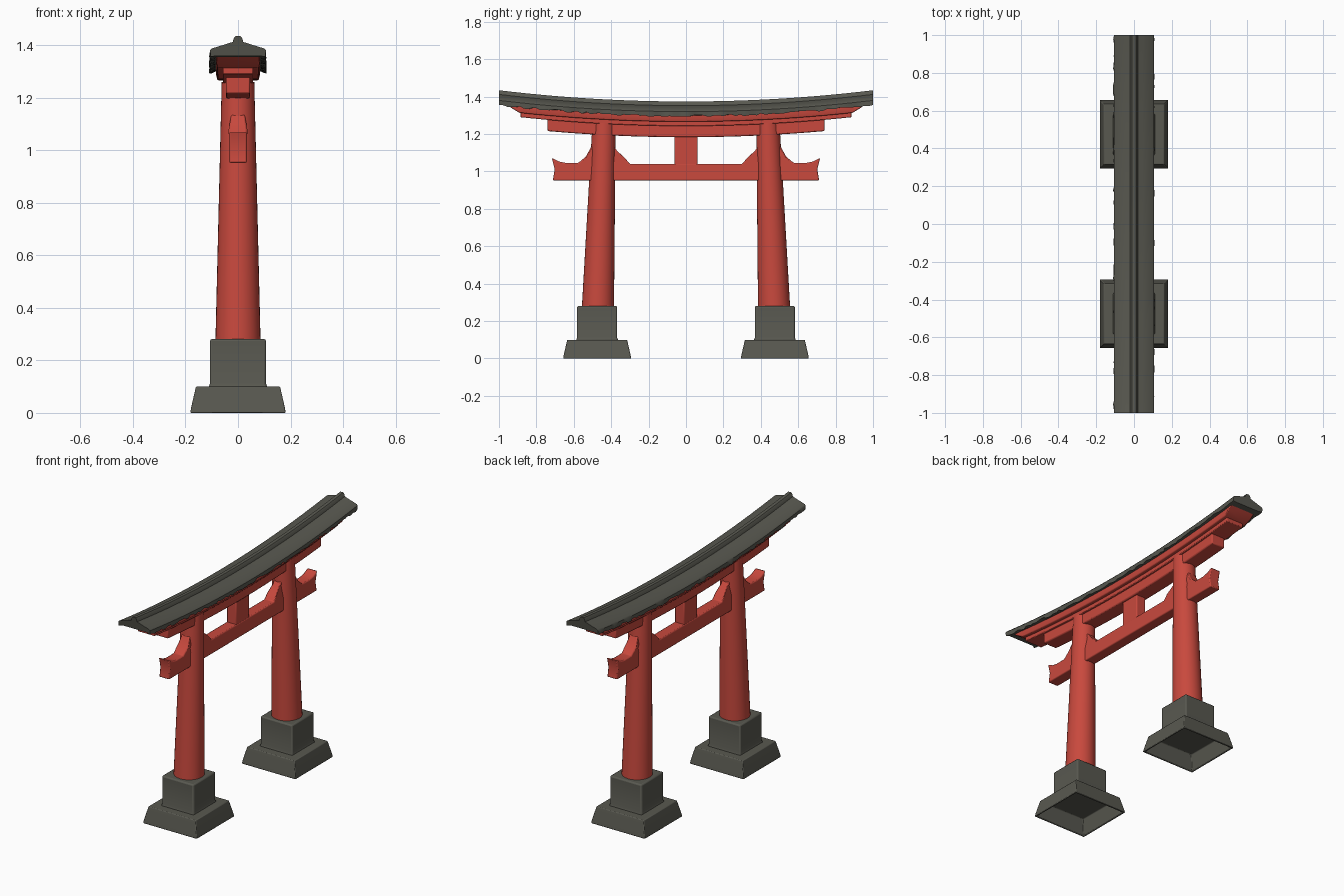
import bpy, bmesh, math, random

if "Cube" in bpy.data.objects:
    bpy.data.objects.remove(bpy.data.objects["Cube"])
random.seed(3)


def material(name, rgb):
    m = bpy.data.materials.new(name)
    m.diffuse_color = (*rgb, 1)
    m.use_nodes = True
    m.node_tree.nodes["Principled BSDF"].inputs["Base Color"].default_value = m.diffuse_color
    return m


RED = material("vermilion red", (0.58, 0.066, 0.047))
GREY = material("stone grey", (0.098, 0.098, 0.08))


def finish(bm, name, mat, bevel=0.0):
    bmesh.ops.recalc_face_normals(bm, faces=bm.faces)
    me = bpy.data.meshes.new(name)
    bm.to_mesh(me)
    bm.free()
    me.materials.append(mat)
    ob = bpy.data.objects.new(name, me)
    bpy.context.collection.objects.link(ob)
    if bevel:
        b = ob.modifiers.new("soft edges", 'BEVEL')
        b.width, b.segments, b.limit_method = bevel, 2, 'ANGLE'
        b.angle_limit = math.radians(35)
    bpy.ops.object.select_all(action='DESELECT')
    ob.select_set(True)
    bpy.context.view_layer.objects.active = ob
    bpy.ops.object.shade_smooth_by_angle(angle=math.radians(35))
    return ob


def rise(y):
    """Upward sweep of the roof and top beams."""
    return 0.06 * y * y


def loft(bm, rings, cap_start=True, cap_end=True):
    vs = [[bm.verts.new(p) for p in r] for r in rings]
    n = len(vs[0])
    for a, b in zip(vs, vs[1:]):
        for i in range(n):
            j = (i + 1) % n
            bm.faces.new((a[i], a[j], b[j], b[i]))
    if cap_start:
        bm.faces.new(vs[0])
    if cap_end:
        bm.faces.new(vs[-1])


def curved_beam(name, half_profile, mat, steps, bevel=0.0, ragged=None):
    """Sweep a mirrored (x, z, half length) profile along y."""
    prof = half_profile + [(-x, z, l) for x, z, l in reversed(half_profile)]
    rings = []
    for s in range(steps + 1):
        t = 2 * s / steps - 1
        ring = []
        for x, z, l in prof:
            y = t * l
            if ragged and abs(x) > 0.09 and z < ragged and 0 < s < steps:
                x += random.uniform(-0.006, 0.004)
                z += random.uniform(-0.006, 0.006)
            ring.append((x, y, z + rise(y)))
        rings.append(ring)
    bm = bmesh.new()
    loft(bm, rings)
    return finish(bm, name, mat, bevel)


def block(name, cy, levels, mat, bevel, hollow=False):
    """Square stack of (half width, z) rings."""
    rings = [[(sx * h, cy + sy * h, z) for sx, sy in ((-1, -1), (1, -1), (1, 1), (-1, 1))]
             for h, z in levels]
    bm = bmesh.new()
    loft(bm, rings)
    return finish(bm, name, mat, bevel)


# Roof with ridge cap and weathered eaves
curved_beam("roof", [(0.010, 1.374, 1), (0.016, 1.366, 1), (0.020, 1.352, 1),
                     (0.045, 1.344, 1), (0.100, 1.327, 1), (0.106, 1.320, 1),
                     (0.105, 1.296, 1), (0.085, 1.300, 0.99)], GREY, 90, ragged=1.31)

# Three stacked red top beams, the upper one with slanted ends
curved_beam("upper_beam", [(0.083, 1.308, 0.965), (0.083, 1.285, 0.93), (0.078, 1.266, 0.89)],
            RED, 40, 0.004)
curved_beam("middle_beam", [(0.058, 1.28, 0.885), (0.058, 1.243, 0.885)], RED, 40, 0.004)
curved_beam("lower_beam", [(0.046, 1.26, 0.74), (0.046, 1.183, 0.74)], RED, 40, 0.006)

# Tie beam with flared ends and wedge brackets at the pillars
half = [(-0.712, 0.952), (-0.702, 1.01), (-0.717, 1.072), (-0.68, 1.053), (-0.64, 1.045),
        (-0.575, 1.046), (-0.535, 1.08), (-0.505, 1.135), (-0.385, 1.135),
        (-0.368, 1.11), (-0.325, 1.07), (-0.30, 1.04)]
outline = half + [(-y, z) for y, z in reversed(half)]
bm = bmesh.new()
loft(bm, [[(s * (0.034 if z < 1.1 else 0.026), y, z) for y, z in outline] for s in (-1, 1)])
finish(bm, "tie_beam", RED, 0.006)

# Short central strut
bm = bmesh.new()
loft(bm, [[(sx * 0.032, sy * 0.062, z) for sx, sy in ((-1, -1), (1, -1), (1, 1), (-1, 1))]
          for z in (1.03, 1.2)])
finish(bm, "centre_strut", RED, 0.005)

for side, label in ((-1, "left"), (1, "right")):
    # Tapered pillar leaning inward
    rings = []
    for k in range(5):
        t = k / 4
        r, cy = 0.086 - 0.024 * t, side * (0.471 - 0.033 * t)
        rings.append([(r * math.cos(a * math.tau / 32), cy + r * math.sin(a * math.tau / 32),
                       0.27 + 0.99 * t) for a in range(32)])
    bm = bmesh.new()
    loft(bm, rings)
    finish(bm, label + "_pillar", RED)
    # Stone plinth and its hollow flared foot
    block(label + "_plinth", side * 0.475, [(0.113, 0.095), (0.107, 0.112), (0.107, 0.281)],
          GREY, 0.008)
    rings = [(0.150, 0.092), (0.172, 0.0), (0.182, 0.0), (0.178, 0.022), (0.160, 0.1)]
    block(label + "_foot", side * 0.475, rings, GREY, 0.004)
